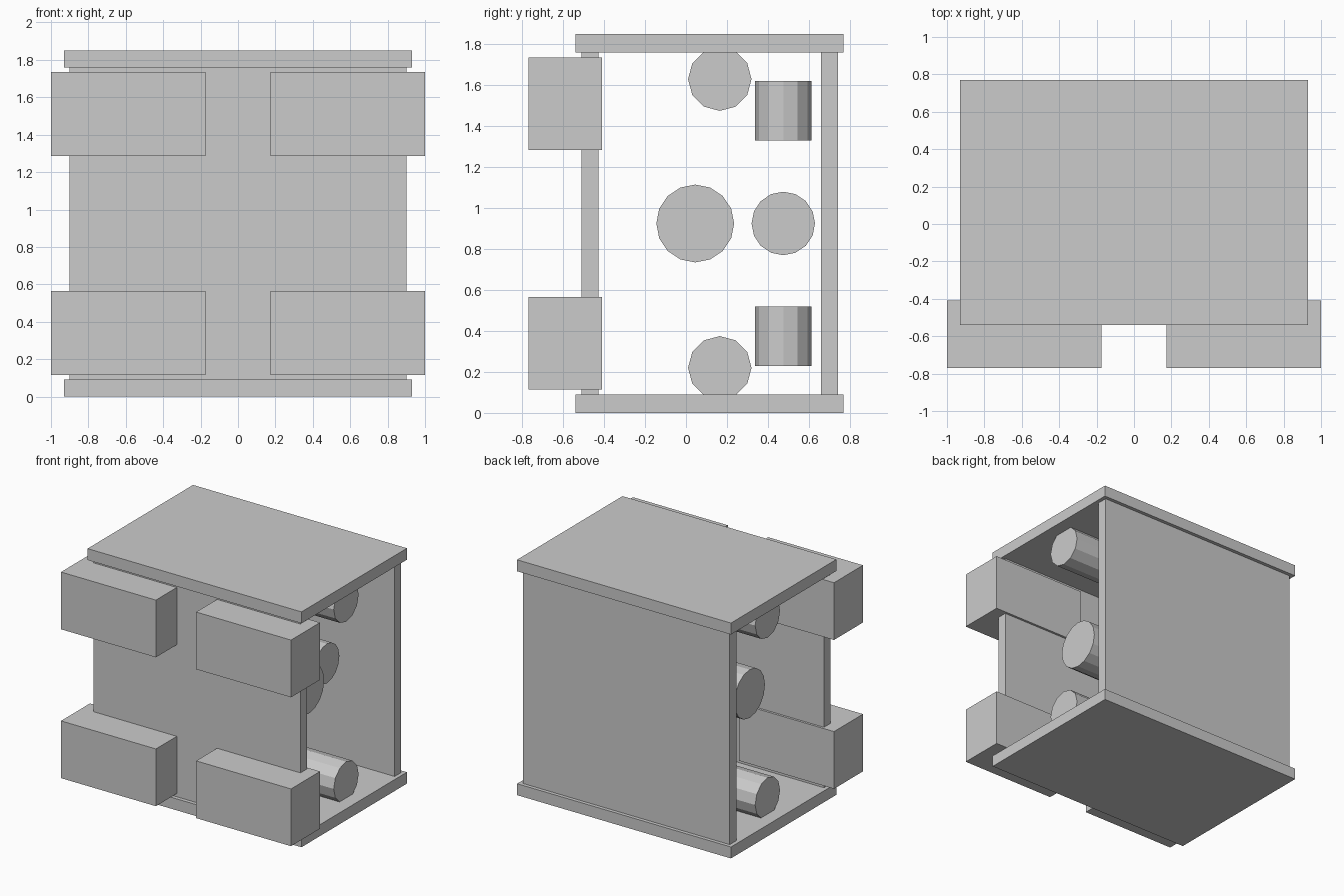
import bpy
import math

if "Cube" in bpy.data.objects:
    bpy.data.objects.remove(bpy.data.objects["Cube"])


def box(name, x, y, z):
    """Box from (min, max) ranges."""
    lo, hi = zip(x, y, z)
    bpy.ops.mesh.primitive_cube_add(size=1, location=[(a + b) / 2 for a, b in zip(lo, hi)])
    ob = bpy.context.object
    ob.name = name
    ob.scale = [b - a for a, b in zip(lo, hi)]
    bpy.ops.object.transform_apply(location=False, rotation=False, scale=True)


def cylinder(name, center, radius, length, sides, along_x=True):
    bpy.ops.mesh.primitive_cylinder_add(
        vertices=sides, radius=radius, depth=length, location=center,
        rotation=(0, math.pi / 2 if along_x else 0, 0))
    bpy.context.object.name = name


# Top and bottom plates
for label, z in (("bottom", 0.0), ("top", 1.76)):
    box(label + "_plate", (-0.93, 0.93), (-0.54, 0.77), (z, z + 0.09))

# Front and back panels between the plates
for label, y in (("front", -0.51), ("back", 0.66)):
    box(label + "_panel", (-0.9, 0.9), (y, y + 0.082), (0.09, 1.76))

# Four corner blocks on the front
for level, z in (("lower", 0.115), ("upper", 1.285)):
    for side, x in (("left", -1.0), ("right", 0.175)):
        box(f"{level}_{side}_block", (x, x + 0.825), (-0.77, -0.41), (z, z + 0.45))

# Crosswise rollers near each plate, with an upright drum behind
for level, z, zd in (("lower", 0.22, 0.375), ("upper", 1.63, 1.475)):
    cylinder(level + "_roller", (0, 0.165, z), 0.155, 1.65, 12)
    cylinder(level + "_drum", (0, 0.475, zd), 0.138, 0.29, 12, along_x=False)

# Central pair of rollers
cylinder("main_roller", (0, 0.045, 0.925), 0.19, 1.17, 16)
cylinder("rear_roller", (0, 0.475, 0.925), 0.155, 0.88, 16)
